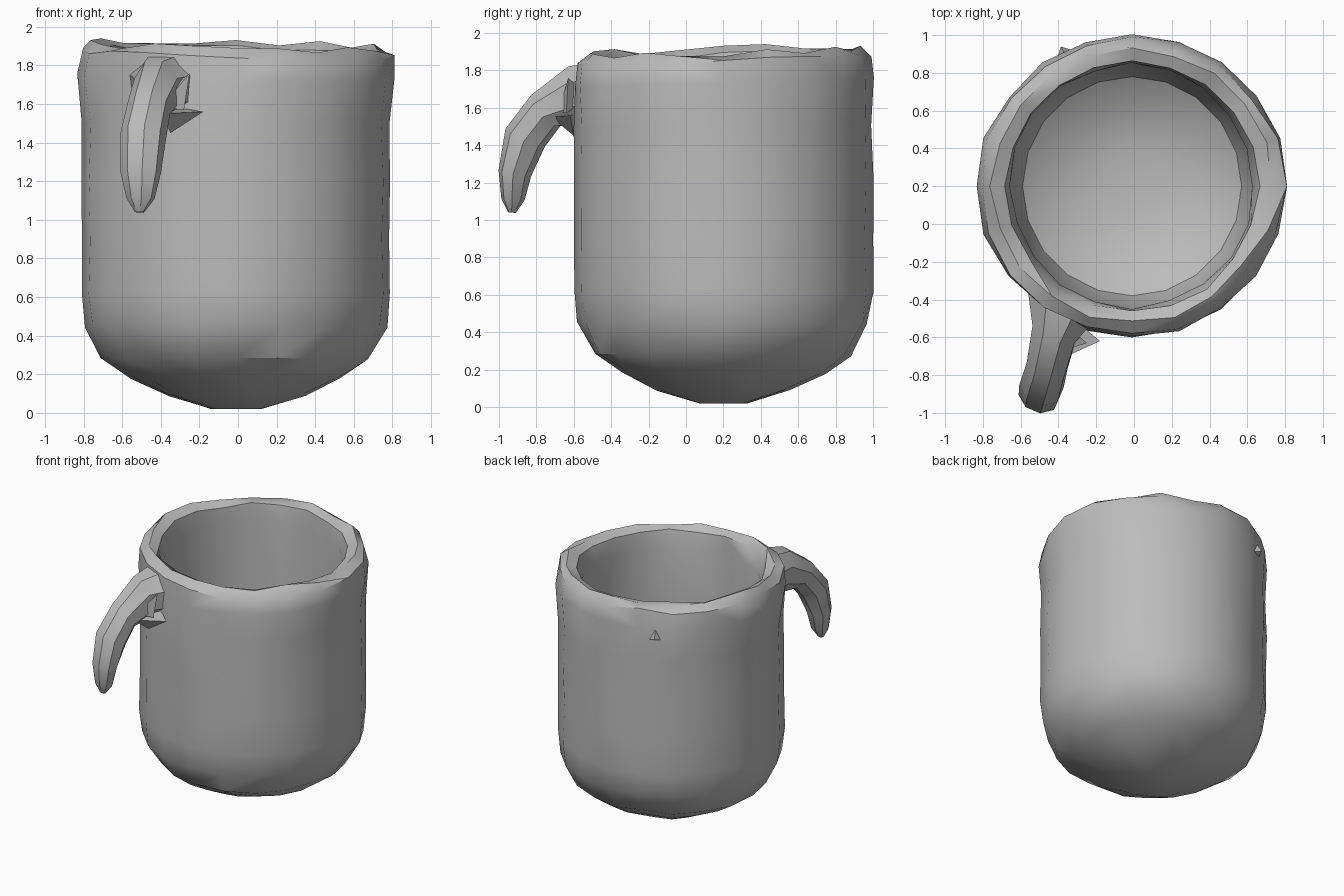
import bpy, bmesh, math, random
from mathutils import Vector

if "Cube" in bpy.data.objects:
    bpy.data.objects.remove(bpy.data.objects["Cube"], do_unlink=True)
random.seed(4)

clay = bpy.data.materials.new("grey clay")
clay.use_nodes = True
clay.diffuse_color = (0.5, 0.5, 0.5, 1)
clay.node_tree.nodes["Principled BSDF"].inputs["Base Color"].default_value = (0.5, 0.5, 0.5, 1)

CENTRE = Vector((-0.01, 0.2, 0))


def make_object(name, bm, angle):
    bmesh.ops.recalc_face_normals(bm, faces=bm.faces)
    mesh = bpy.data.meshes.new(name)
    bm.to_mesh(mesh)
    bm.free()
    mesh.materials.append(clay)
    ob = bpy.data.objects.new(name, mesh)
    bpy.context.collection.objects.link(ob)
    bpy.ops.object.select_all(action="DESELECT")
    ob.select_set(True)
    bpy.context.view_layer.objects.active = ob
    bpy.ops.object.shade_smooth_by_angle(angle=math.radians(angle))
    return ob


def skin(name, rings, angle):
    """Join rings of points into a closed skin; the two ends are fanned shut."""
    bm = bmesh.new()
    loops = [[bm.verts.new(p) for p in ring] for ring in rings]
    for a, b in zip(loops, loops[1:]):
        for i in range(len(a)):
            j = (i + 1) % len(a)
            bm.faces.new((a[i], a[j], b[j], b[i]))
    for end in (loops[0], loops[-1]):
        face = bm.faces.new(end)
        bmesh.ops.poke(bm, faces=[face])
    bmesh.ops.triangulate(bm, faces=[f for f in bm.faces if len(f.verts) > 3])
    return make_object(name, bm, angle)


# Cup: outer wall, uneven rim and inner wall as one lathe (radius, height, wobble)
profile = [
    (0.13, 0.02, 0), (0.36, 0.09, 0.01), (0.55, 0.185, 0.01), (0.69, 0.28, 0.015),
    (0.775, 0.45, 0.01), (0.80, 0.62, 0.005), (0.795, 0.9, 0.006), (0.80, 1.2, 0.004),
    (0.795, 1.5, 0.006), (0.80, 1.74, 0.01), (0.775, 1.86, 0.02), (0.72, 1.905, 0.018),
    (0.67, 1.87, 0.014), (0.645, 1.75, 0.01), (0.65, 1.2, 0), (0.64, 0.62, 0),
    (0.58, 0.42, 0), (0.42, 0.31, 0), (0.18, 0.26, 0),
]
SIDES = 20
rings = []
for radius, height, wobble in profile:
    ring = []
    for i in range(SIDES):
        a = math.tau * i / SIDES
        r = radius + random.uniform(-wobble, wobble)
        z = height + random.uniform(-wobble, wobble)
        if height > 1.7:                       # rim dips at the front right
            z += 0.022 * math.sin(a) - 0.015 * math.cos(a)
            if radius > 0.7:                   # sharper outer edge on the sides
                r += 0.025 * math.cos(a) ** 4
        ring.append(CENTRE + Vector((r * math.cos(a), r * math.sin(a), z)))
    rings.append(ring)
skin("cup", rings, 32)

# Handle: drooping hook that tapers to a blunt tip (centre, half width, half height)
hook = [
    ((-0.37, -0.38, 1.69), 0.23, 0.18), ((-0.42, -0.57, 1.67), 0.13, 0.17),
    ((-0.46, -0.75, 1.585), 0.115, 0.115), ((-0.49, -0.86, 1.44), 0.12, 0.115),
    ((-0.505, -0.915, 1.25), 0.11, 0.085), ((-0.505, -0.925, 1.11), 0.075, 0.06),
    ((-0.51, -0.93, 1.04), 0.025, 0.02),
]
path = [Vector(h[0]) for h in hook]
side = Vector((0.92, -0.39, 0))
rings = []
for k, (_, w, h) in enumerate(hook):
    tangent = path[min(k + 1, len(path) - 1)] - path[max(k - 1, 0)]
    up = side.cross(tangent).normalized()
    rings.append([path[k] + side * w * math.cos(t) + up * h * math.sin(t)
                  for t in (math.tau * (i + 0.5) / 8 for i in range(8))])
skin("handle", rings, 32)


def shard(name, points):
    bm = bmesh.new()
    bmesh.ops.convex_hull(bm, input=[bm.verts.new(p) for p in points])
    make_object(name, bm, 10)


# Ragged clay shards beside the handle root
shard("upper_shard", [(-0.25, -0.63, 1.76), (-0.28, -0.64, 1.57),
                      (-0.4, -0.68, 1.58), (-0.38, -0.52, 1.66)])
shard("lower_shard", [(-0.18, -0.62, 1.56), (-0.35, -0.6, 1.45),
                      (-0.4, -0.72, 1.55), (-0.3, -0.52, 1.58)])

# Small chip on the back wall
a = math.radians(117)
out, along = Vector((math.cos(a), math.sin(a), 0)), Vector((-math.sin(a), math.cos(a), 0))
base = CENTRE + out * 0.78
shard("wall_chip", [base + Vector((0, 0, 1.78)), base + along * 0.05 + Vector((0, 0, 1.67)),
                    base - along * 0.05 + Vector((0, 0, 1.67)),
                    base + out * 0.05 + Vector((0, 0, 1.69))])
